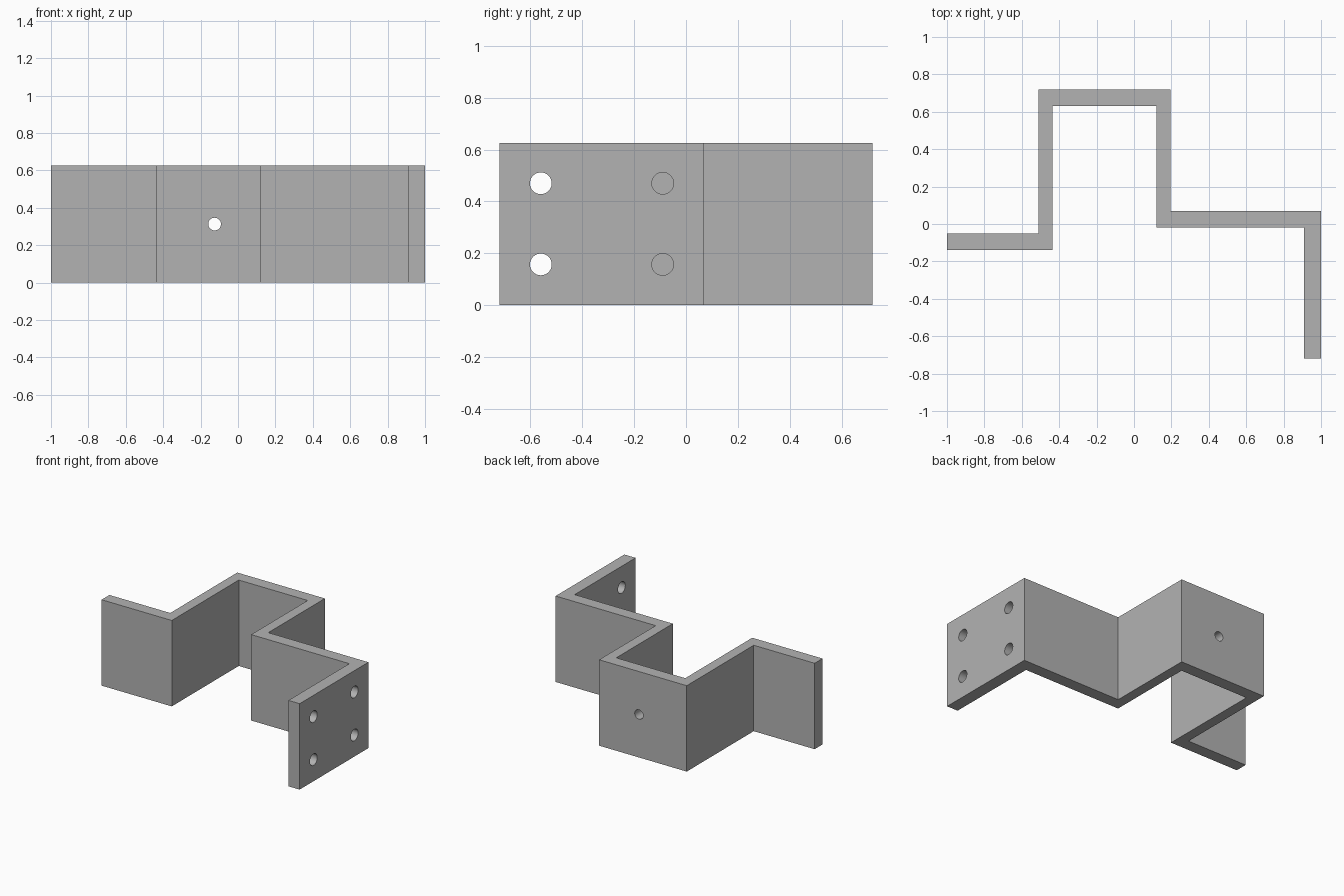
import bpy
import bmesh
from math import pi
from mathutils import Matrix, Vector

cube = bpy.data.objects.get("Cube")
if cube:
    bpy.data.objects.remove(cube, do_unlink=True)

HEIGHT = 0.625

grey = bpy.data.materials.new("plain grey")
grey.use_nodes = True
colour = (0.45, 0.45, 0.45, 1)
grey.diffuse_color = colour
grey.node_tree.nodes["Principled BSDF"].inputs["Base Color"].default_value = colour


def add_object(name, bm):
    bmesh.ops.recalc_face_normals(bm, faces=bm.faces)
    mesh = bpy.data.meshes.new(name)
    bm.to_mesh(mesh)
    bm.free()
    mesh.materials.append(grey)
    obj = bpy.data.objects.new(name, mesh)
    bpy.context.collection.objects.link(obj)
    return obj


# Bent strip: outline in plan, extruded upward
outline = [(-1, -0.14), (-0.435, -0.14), (-0.435, 0.63), (0.12, 0.63),
           (0.12, -0.02), (0.91, -0.02), (0.91, -0.72), (1, -0.72),
           (1, 0.07), (0.195, 0.07), (0.195, 0.72), (-0.51, 0.72),
           (-0.51, -0.05), (-1, -0.05)]
bm = bmesh.new()
base = bm.faces.new([bm.verts.new((x, y, 0)) for x, y in outline])
top = bmesh.ops.extrude_face_region(bm, geom=[base])["geom"]
bmesh.ops.translate(bm, vec=(0, 0, HEIGHT),
                    verts=[v for v in top if isinstance(v, bmesh.types.BMVert)])
bracket = add_object("bracket", bm)

# Hole cutters: four through the end flange, one through the back plate
bm = bmesh.new()


def drill(centre, radius, axis):
    turn = Matrix.Rotation(pi / 2, 4, axis)
    bmesh.ops.create_cone(bm, cap_ends=True, segments=32, radius1=radius,
                          radius2=radius, depth=0.2,
                          matrix=Matrix.Translation(Vector(centre)) @ turn)


for y in (-0.56, -0.09):
    for z in (0.157, 0.47):
        drill((0.955, y, z), 0.042, 'Y')
drill((-0.125, 0.675, HEIGHT / 2), 0.034, 'X')
cutter = add_object("hole_cutter", bm)
cutter.hide_render = True

# Cut the holes, then discard the cutter
cut = bracket.modifiers.new("holes", 'BOOLEAN')
cut.operation = 'DIFFERENCE'
cut.solver = 'EXACT'
cut.object = cutter
bpy.ops.object.select_all(action='DESELECT')
bpy.context.view_layer.objects.active = bracket
bracket.select_set(True)
bpy.ops.object.modifier_apply(modifier=cut.name)
bpy.data.objects.remove(cutter, do_unlink=True)

# Smooth the hole walls, keep the bends sharp
bpy.ops.object.shade_smooth_by_angle(angle=pi / 6)
